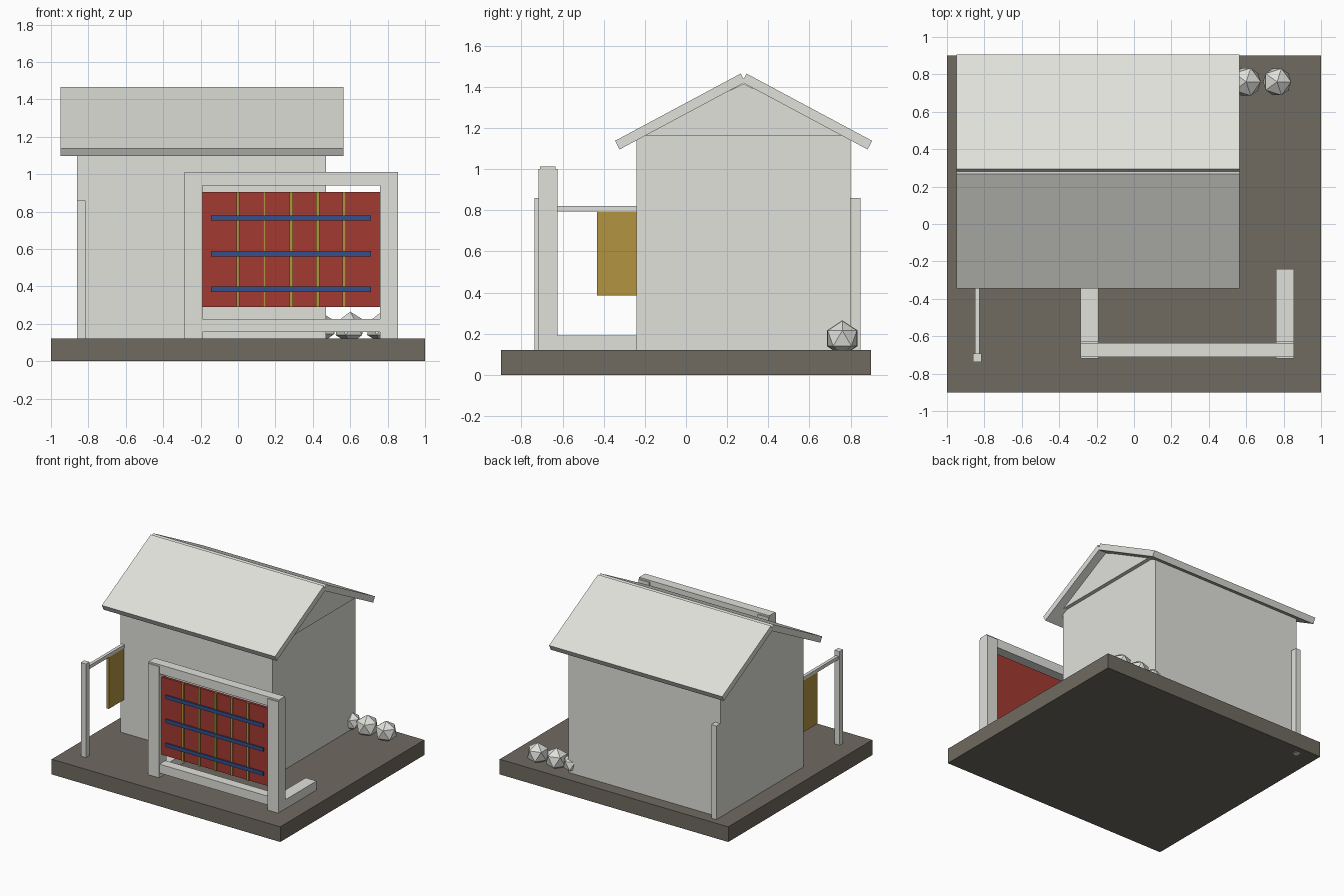
import bpy, bmesh
from math import atan2, hypot
from mathutils import Vector

if "Cube" in bpy.data.objects:
    bpy.data.objects.remove(bpy.data.objects["Cube"], do_unlink=True)


def material(name, rgb):
    m = bpy.data.materials.new(name)
    m.use_nodes = True
    col = (*rgb, 1)
    m.diffuse_color = col
    m.node_tree.nodes["Principled BSDF"].inputs["Base Color"].default_value = col
    return m


PLASTER = material("pale plaster", (0.75, 0.75, 0.71))
EARTH = material("dark earth", (0.16, 0.145, 0.12))
RED = material("red panel", (0.37, 0.042, 0.032))
YELLOW = material("ochre yellow", (0.45, 0.30, 0.052))
BLUE = material("deep blue", (0.034, 0.08, 0.26))


def finish(name, bm, mat):
    bmesh.ops.recalc_face_normals(bm, faces=bm.faces)
    mesh = bpy.data.meshes.new(name)
    bm.to_mesh(mesh)
    bm.free()
    mesh.materials.append(mat)
    obj = bpy.data.objects.new(name, mesh)
    bpy.context.collection.objects.link(obj)
    return obj


def box(name, x, y, z, mat=PLASTER):
    """Box given by its (min, max) range on each axis."""
    bm = bmesh.new()
    bmesh.ops.create_cube(bm, size=1)
    lo, hi = (Vector(c) for c in zip(x, y, z))
    for v in bm.verts:
        v.co = Vector([lo[i] if v.co[i] < 0 else hi[i] for i in range(3)])
    return finish(name, bm, mat)


def prism(name, profile, x, mat=PLASTER):
    """Extrude a (y, z) profile along x."""
    bm = bmesh.new()
    face = bm.faces.new([bm.verts.new((x[0], py, pz)) for py, pz in profile])
    new = bmesh.ops.extrude_face_region(bm, geom=[face])["geom"]
    bmesh.ops.translate(bm, vec=(x[1] - x[0], 0, 0),
                        verts=[e for e in new if isinstance(e, bmesh.types.BMVert)])
    return finish(name, bm, mat)


GROUND = 0.12
RIDGE_Y = 0.28

# Ground slab and house body
box("ground_slab", (-1, 1), (-0.9, 0.9), (0, GROUND), EARTH)
box("house_walls", (-0.86, 0.47), (-0.24, 0.80), (GROUND, 1.165))
prism("gable", [(-0.24, 1.165), (0.80, 1.165), (RIDGE_Y, 1.415)], (-0.86, 0.50))

# Two roof slabs mirrored about the ridge
eave, eave_low = (-0.345, 1.138), (-0.323, 1.096)
ridge, ridge_low = (0.266, 1.465), (0.288, 1.423)
for name, s in (("front_roof", 1), ("back_roof", -1)):
    prism(name, [(RIDGE_Y + s * (y - RIDGE_Y), z)
                 for y, z in (eave, eave_low, ridge_low, ridge)], (-0.95, 0.565))

# Screen frame with low side sills
for side, x in (("right", (-0.285, -0.19)), ("left", (0.76, 0.855))):
    box(side + "_frame_post", x, (-0.718, -0.625), (GROUND, 1.0))
    box(side + "_sill", x, (-0.64, -0.24), (GROUND, 0.192))
box("frame_top_beam", (-0.285, 0.855), (-0.71, -0.635), (0.94, 1.012))
box("frame_bottom_beam", (-0.19, 0.76), (-0.71, -0.635), (0.155, 0.225))

# Red screen with vertical and horizontal slats
box("screen_panel", (-0.19, 0.76), (-0.682, -0.662), (0.29, 0.905), RED)
for i in range(5):
    cx = 0.142 * i
    box(f"upright_slat_{i + 1}", (cx - 0.009, cx + 0.009), (-0.692, -0.68),
        (0.29, 0.905), YELLOW)
for i in range(3):
    cz = 0.385 + 0.19 * i
    box(f"cross_slat_{i + 1}", (-0.145, 0.71), (-0.702, -0.69),
        (cz - 0.014, cz + 0.014), BLUE)

# Banner post, rail and hanging banner, with a matching post behind the house
box("banner_post", (-0.86, -0.815), (-0.737, -0.692), (GROUND, 0.86))
box("rear_post", (-0.86, -0.815), (0.80, 0.848), (0, 0.86))
box("banner_rail", (-0.85, -0.825), (-0.70, -0.24), (0.795, 0.822))
box("banner", (-0.847, -0.828), (-0.432, -0.24), (0.385, 0.795), YELLOW)

# Faceted rocks
for i, (x, r) in enumerate(((0.765, 0.084), (0.60, 0.087), (0.465, 0.07))):
    bm = bmesh.new()
    bmesh.ops.create_icosphere(bm, subdivisions=1, radius=r)
    bmesh.ops.translate(bm, verts=bm.verts, vec=(x, 0.76, 0.178))
    finish(f"rock_{i + 1}", bm, PLASTER)
